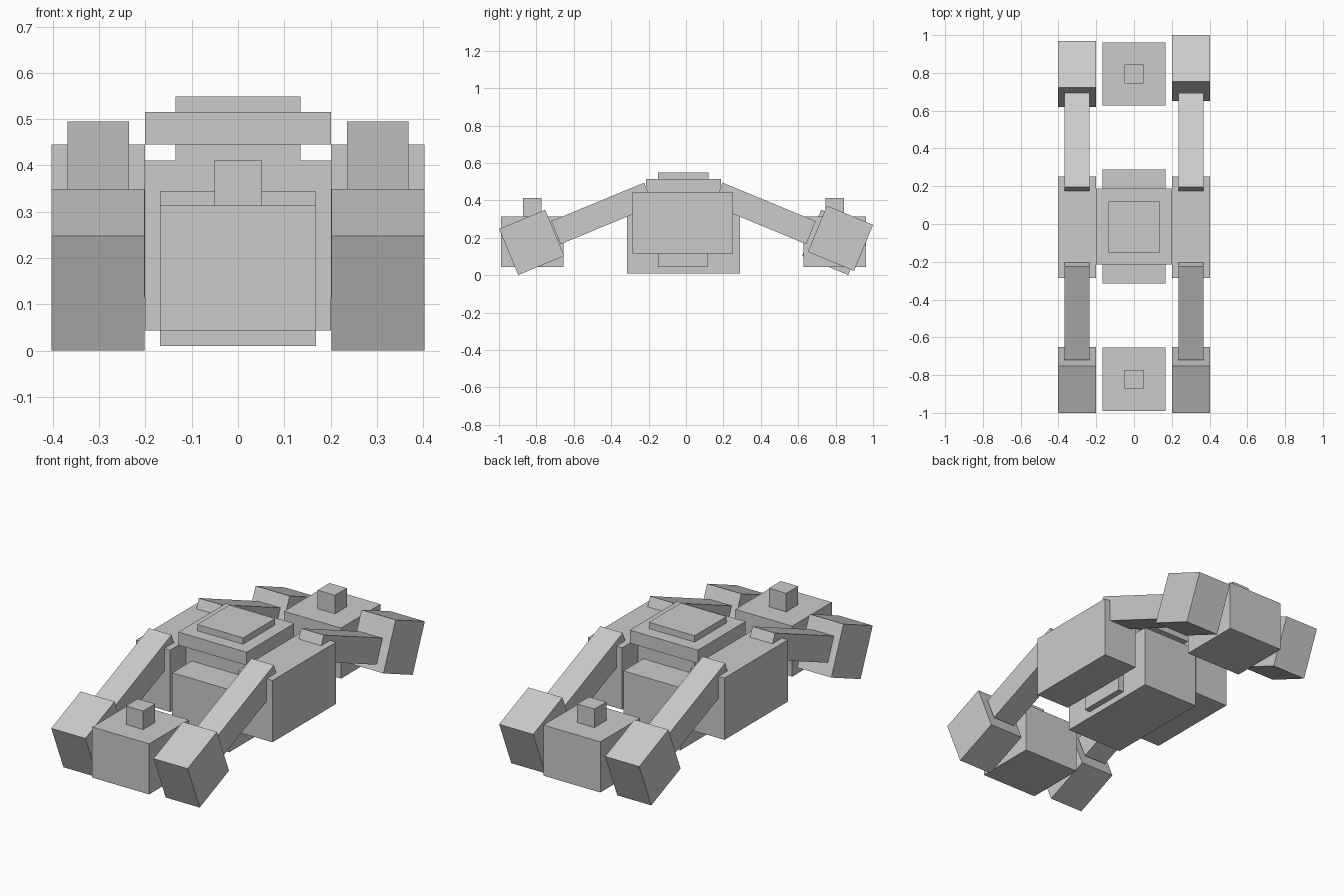
import bpy
from math import radians

if "Cube" in bpy.data.objects:
    bpy.data.objects.remove(bpy.data.objects["Cube"])


def box(name, center, size, tilt=0.0):
    """Box with its size baked in, tilted (degrees) about the x axis."""
    bpy.ops.mesh.primitive_cube_add(size=1, location=center)
    ob = bpy.context.object
    ob.name = name
    ob.scale = size
    bpy.ops.object.transform_apply(location=False, rotation=False, scale=True)
    ob.rotation_euler.x = radians(tilt)
    return ob


def span(name, half_x, y, z):
    """Box centred on x = 0, given by its y and z ranges."""
    return box(name, (0, sum(y) / 2, sum(z) / 2),
               (2 * half_x, y[1] - y[0], z[1] - z[0]))


# Central hull, cross block, neck and roof
span("hull", 0.168, (-0.315, 0.288), (0.01, 0.345))
span("cross_block", 0.201, (-0.15, 0.118), (0.043, 0.411))
span("neck_and_hatch", 0.135, (-0.15, 0.12), (0.33, 0.549))
span("roof_slab", 0.201, (-0.215, 0.187), (0.445, 0.515))

# Front and rear pods, each with a small post on top
for end, y in (("front", -0.822), ("rear", 0.795)):
    span(end + "_pod", 0.168, (y - 0.167, y + 0.167), (0.043, 0.313))
    span(end + "_post", 0.051, (y - 0.05, y + 0.05), (0.29, 0.412))

# Side housings, sloping arms and tilted feet
ARM = (0.133, 0.538, 0.133)
FOOT = (0.201, 0.267, 0.267)
for side, s in (("left", -1), ("right", 1)):
    x = s * 0.302
    box(side + "_housing", (x, -0.017, 0.28), (0.202, 0.536, 0.33))
    box("front_arm_" + side, (x, -0.447, 0.33), ARM, 22.5)
    box("rear_arm_" + side, (x, 0.4195, 0.33), ARM, -22.5)
    box("front_foot_" + side, (x, -0.825, 0.175), FOOT, 22.5)
    # The rear right foot sits slightly further out and higher
    dy, dz = (0.031, 0.022) if s > 0 else (0, 0)
    box("rear_foot_" + side, (x, 0.795 + dy, 0.175 + dz), FOOT, -22.5)
